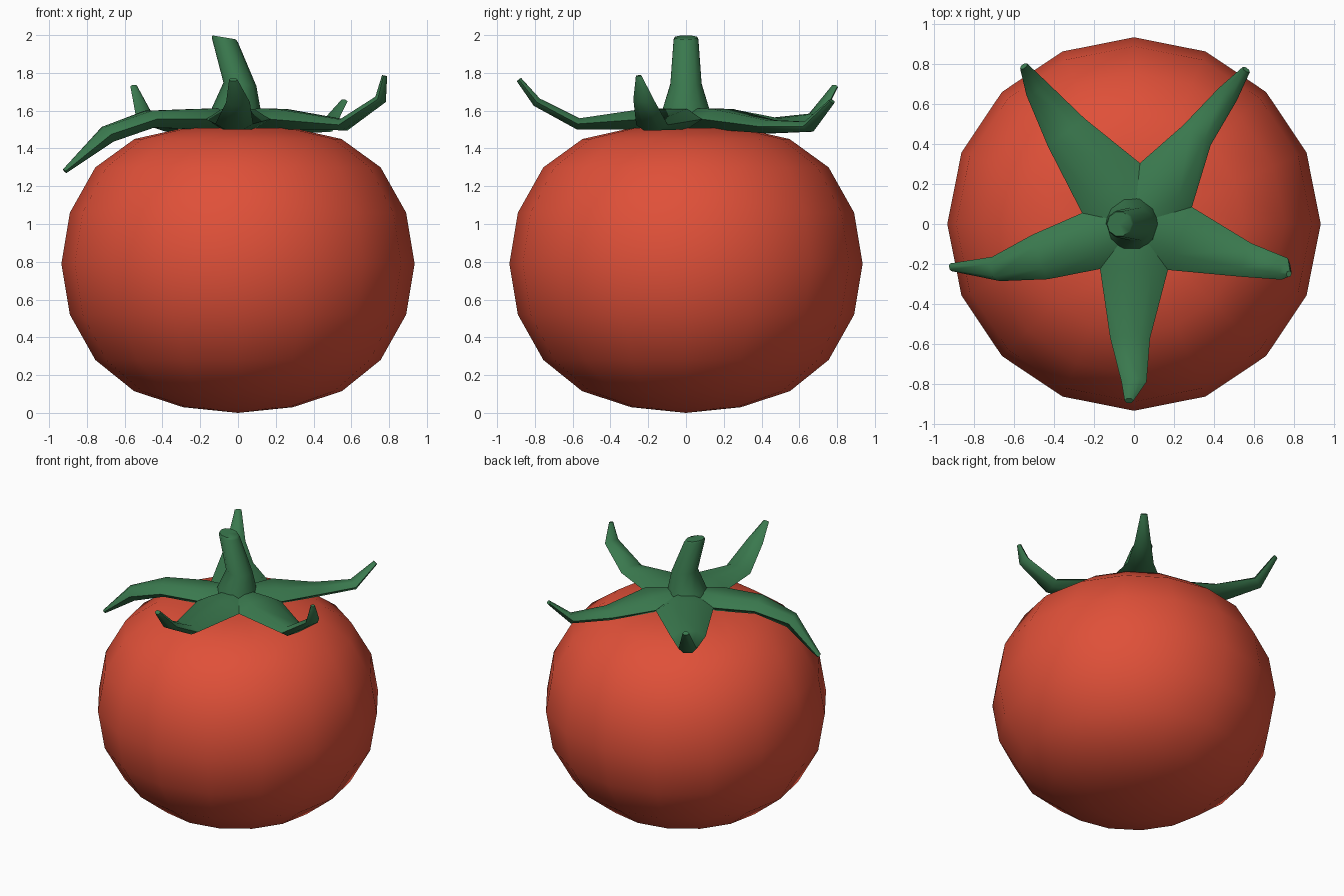
import bpy, bmesh, math
from mathutils import Vector

if "Cube" in bpy.data.objects:
    bpy.data.objects.remove(bpy.data.objects["Cube"])


def material(name, rgb):
    m = bpy.data.materials.new(name)
    m.diffuse_color = (*rgb, 1)
    m.use_nodes = True
    m.node_tree.nodes["Principled BSDF"].inputs["Base Color"].default_value = m.diffuse_color
    return m


RED = material("tomato red", (0.74, 0.08, 0.04))
GREEN = material("leaf green", (0.042, 0.19, 0.076))


def finish(bm, name, mat, angle):
    bmesh.ops.remove_doubles(bm, verts=bm.verts, dist=0.0005)
    bmesh.ops.recalc_face_normals(bm, faces=bm.faces)
    me = bpy.data.meshes.new(name)
    bm.to_mesh(me)
    bm.free()
    me.materials.append(mat)
    ob = bpy.data.objects.new(name, me)
    bpy.context.collection.objects.link(ob)
    bpy.context.view_layer.objects.active = ob
    ob.select_set(True)
    bpy.ops.object.shade_smooth_by_angle(angle=math.radians(angle))
    ob.select_set(False)
    return ob


def bridge(bm, a, b):
    n = len(a)
    for i in range(n):
        j = (i + 1) % n
        bm.faces.new((a[i], a[j], b[j], b[i]))


def fan(bm, ring, point):
    c = bm.verts.new(point)
    for i in range(len(ring)):
        bm.faces.new((ring[i], ring[(i + 1) % len(ring)], c))


def lathe(name, rings, sides, bottom, top, mat, angle):
    """rings: (centre x, z, radius, slope of ring along x)"""
    bm = bmesh.new()
    loops = []
    for cx, z, r, slope in rings:
        loop = []
        for i in range(sides):
            a = math.tau * i / sides
            x = r * math.cos(a)
            loop.append(bm.verts.new((cx + x, r * math.sin(a), z + slope * x)))
        loops.append(loop)
    for a, b in zip(loops, loops[1:]):
        bridge(bm, a, b)
    fan(bm, loops[0], bottom)
    fan(bm, loops[-1], top)
    return finish(bm, name, mat, angle)


# Fruit: squashed 16-sided body with a shallow dip under the leaves
fruit = [(0.29, 0.03), (0.55, 0.115), (0.755, 0.28), (0.89, 0.52), (0.935, 0.79),
         (0.89, 1.06), (0.755, 1.30), (0.548, 1.45), (0.29, 1.508)]
lathe("fruit", [(0, z, r, 0) for r, z in fruit], 16, (0, 0, 0), (0, 0, 1.48), RED, 60)

# Stem: flared base, leaning to the left, slightly domed end
lathe("stem", [(-0.01, 1.56, 0.14, 0), (-0.01, 1.615, 0.128, 0), (0.01, 1.74, 0.087, -0.1),
               (-0.07, 1.975, 0.069, -0.17), (-0.073, 1.988, 0.062, -0.17)],
      10, (0, 0, 1.55), (-0.073, 0, 1.988), GREEN, 50)

# Leaf crown: five sepals lofted from a shared star-shaped hub
notches = [(0.17, -0.23), (0.29, 0.085), (0.03, 0.305), (-0.26, 0.055), (-0.17, -0.225)]
# Sepal stations: x, y, z, half width, half thickness
sepals = [
    [(0.56, -0.18, 1.525, 0.088, 0.03), (0.755, -0.225, 1.66, 0.056, 0.025),
     (0.776, -0.25, 1.785, 0.016, 0.012)],
    [(0.315, 0.445, 1.515, 0.085, 0.035), (0.47, 0.65, 1.515, 0.055, 0.028),
     (0.562, 0.773, 1.65, 0.022, 0.012)],
    [(-0.34, 0.46, 1.525, 0.115, 0.035), (-0.49, 0.68, 1.56, 0.06, 0.028),
     (-0.552, 0.79, 1.73, 0.022, 0.012)],
    [(-0.47, -0.165, 1.555, 0.118, 0.045), (-0.69, -0.225, 1.475, 0.064, 0.045),
     (-0.917, -0.217, 1.28, 0.02, 0.012)],
    [(-0.02, -0.57, 1.53, 0.1, 0.03), (0.0, -0.79, 1.645, 0.063, 0.025),
     (-0.025, -0.885, 1.765, 0.022, 0.014)],
]
SECTION = [(1, 0), (0.5, 1), (-0.5, 1), (-1, 0), (-0.5, -1), (0.5, -1)]
Z = Vector((0, 0, 1))

bm = bmesh.new()
hub_top = bm.verts.new((0, 0, 1.615))
hub_bottom = bm.verts.new((0, 0, 1.5))
for k, stations in enumerate(sepals):
    r = Vector((*notches[k], 1.555))
    l = Vector((*notches[(k + 1) % 5], 1.555))
    mid, half = (l + r) / 2, (r - l) / 2
    base = [bm.verts.new(mid + half * u + Z * 0.054 * v) for u, v in SECTION]
    for i in range(3):
        bm.faces.new((base[i], base[i + 1], hub_top))
        bm.faces.new((base[i + 3], base[(i + 4) % 6], hub_bottom))
    pts = [mid] + [Vector(s[:3]) for s in stations]
    prev = base
    for i, (x, y, z, w, t) in enumerate(stations, 1):
        tangent = (pts[i] - pts[i - 1]).normalized()
        if i + 1 < len(pts):
            tangent += (pts[i + 1] - pts[i]).normalized()
        radial = Vector((x, y, 0)).normalized()
        side = radial.cross(Z)
        up = side.cross(tangent).normalized()
        ring = [bm.verts.new(pts[i] + side * w * u + up * t * v) for u, v in SECTION]
        bridge(bm, prev, ring)
        prev = ring
    bm.faces.new(prev)
finish(bm, "leaf_crown", GREEN, 60)
